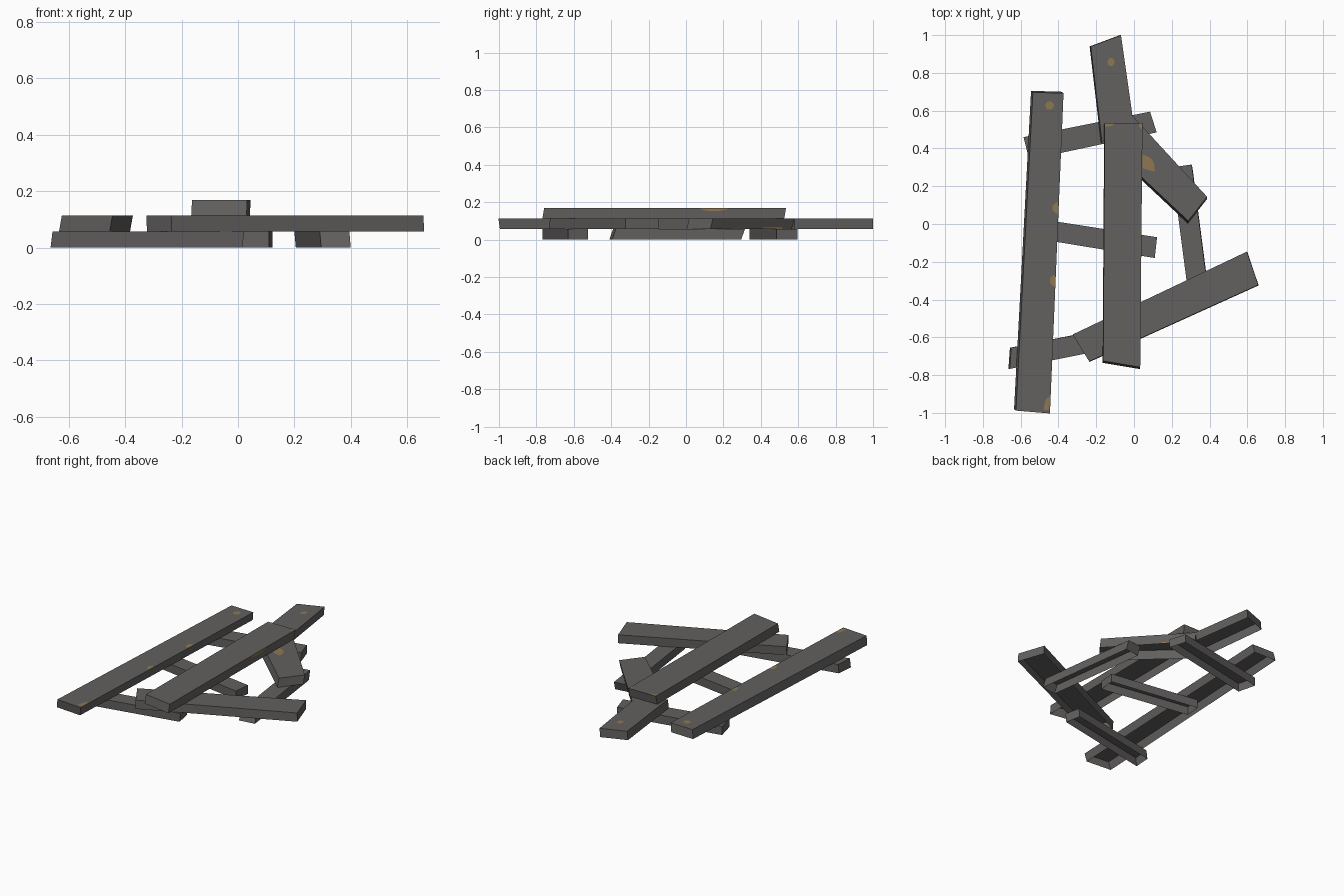
import bpy, bmesh, math
from mathutils import Vector

if "Cube" in bpy.data.objects:
    bpy.data.objects.remove(bpy.data.objects["Cube"])


def material(name, rgb):
    m = bpy.data.materials.new(name)
    m.diffuse_color = (*rgb, 1)
    m.use_nodes = True
    m.node_tree.nodes["Principled BSDF"].inputs["Base Color"].default_value = m.diffuse_color
    return m


GREY = material("dark grey wood", (0.125, 0.119, 0.116))
TAN = material("worn tan", (0.27, 0.185, 0.08))


def make_object(name, bm, mat):
    mesh = bpy.data.meshes.new(name)
    bm.to_mesh(mesh)
    bm.free()
    mesh.materials.append(mat)
    bpy.context.collection.objects.link(bpy.data.objects.new(name, mesh))


T = 0.0565  # plank thickness


def plank(name, layer, corners, lean=(0, 0)):
    """Hollow, open-bottomed plank; corners run counter-clockwise from above."""
    bm = bmesh.new()
    z = layer * T
    low = [bm.verts.new((x, y, z)) for x, y in corners]
    top = [bm.verts.new((x + lean[0], y + lean[1], z + T)) for x, y in corners]
    bm.faces.new(top)
    for i in range(4):
        j = (i + 1) % 4
        bm.faces.new((low[i], low[j], top[j], top[i]))
    make_object(name, bm, GREY)


def patch(name, centre, ru, rv, u=(1, 0, 0), v=(0, 1, 0), start=0, end=360):
    """Flat worn spot: an elliptical disc, or a sector of one at an edge."""
    bm = bmesh.new()
    c, u, v = Vector(centre), Vector(u), Vector(v)
    steps = 10
    count = steps if end - start == 360 else steps + 1
    pts = []
    for i in range(count):
        a = math.radians(start + (end - start) * i / steps)
        pts.append(bm.verts.new(c + u * ru * math.cos(a) + v * rv * math.sin(a)))
    if end - start < 180:
        pts.append(bm.verts.new(c))
    bm.faces.new(pts)
    make_object(name, bm, TAN)


# Bottom layer: short cross planks
plank("back_cross_plank", 0, [(-0.555, 0.34), (0.12, 0.485), (0.085, 0.595), (-0.585, 0.46)])
plank("middle_cross_plank", 0, [(-0.5, -0.08), (0.11, -0.18), (0.122, -0.07), (-0.49, 0.025)])
plank("front_cross_plank", 0, [(-0.665, -0.767), (0.015, -0.63), (-0.005, -0.525), (-0.657, -0.655)],
      (0.007, 0))
plank("right_cross_plank", 0, [(0.295, -0.41), (0.4, -0.395), (0.31, 0.295), (0.205, 0.28)],
      (-0.005, 0.02))

# Middle layer: long boards, two of them mitred together
plank("left_long_plank", 1, [(-0.635, -0.98), (-0.455, -0.995), (-0.383, 0.70), (-0.545, 0.705)],
      (0.01, -0.008))
plank("back_mitred_plank", 1, [(-0.175, 0.43), (-0.015, 0.58), (-0.075, 1.0), (-0.235, 0.94)],
      (0.006, 0))
plank("diagonal_mitred_plank", 1, [(-0.16, 0.42), (0.285, 0.003), (0.385, 0.13), (-0.015, 0.565)],
      (0.002, 0.014))
plank("front_right_plank", 1, [(-0.235, -0.73), (0.66, -0.325), (0.6, -0.148), (-0.323, -0.587)],
      (-0.002, 0.002))

# Top layer: single board
plank("top_plank", 2, [(-0.166, -0.735), (0.03, -0.768), (0.042, 0.525), (-0.158, 0.525)],
      (0.003, 0.01))

# Worn spots on the upper faces
Z1, Z2 = 2 * T + 0.001, 3 * T + 0.001
patch("worn_spot_back", (-0.122, 0.857, Z1), 0.019, 0.022)
patch("worn_spot_left_top", (-0.447, 0.627, Z1), 0.023, 0.023)
patch("worn_spot_left_upper", (-0.402, 0.085, Z1), 0.03, 0.03, start=90, end=270)
patch("worn_spot_left_lower", (-0.419, -0.3, Z1), 0.026, 0.03, start=90, end=270)
patch("worn_spot_left_corner", (-0.447, -0.985, Z1), 0.03, 0.07, start=90, end=179)
patch("worn_spot_diagonal", (0.045, 0.295, Z1), 0.065, 0.07, start=-15, end=90)
patch("worn_spot_top_corner_left", (-0.153, 0.533, Z2), 0.05, 0.018, start=270, end=359)
patch("worn_spot_top_corner_right", (0.043, 0.533, Z2), 0.018, 0.03, start=181, end=270)

# Worn spots on the side walls
patch("worn_spot_top_side", (0.0425, 0.15, 3 * T - 0.001), 0.075, 0.016,
      u=(0.009, 1, 0), v=(0, 0, 1), start=180, end=360)
d = Vector((0.4, -0.435, 0)).normalized()
patch("worn_spot_diagonal_side", (0.0807, 0.4637, T + 0.001), 0.075, 0.016,
      u=d, v=(0, 0, 1), start=0, end=180)
